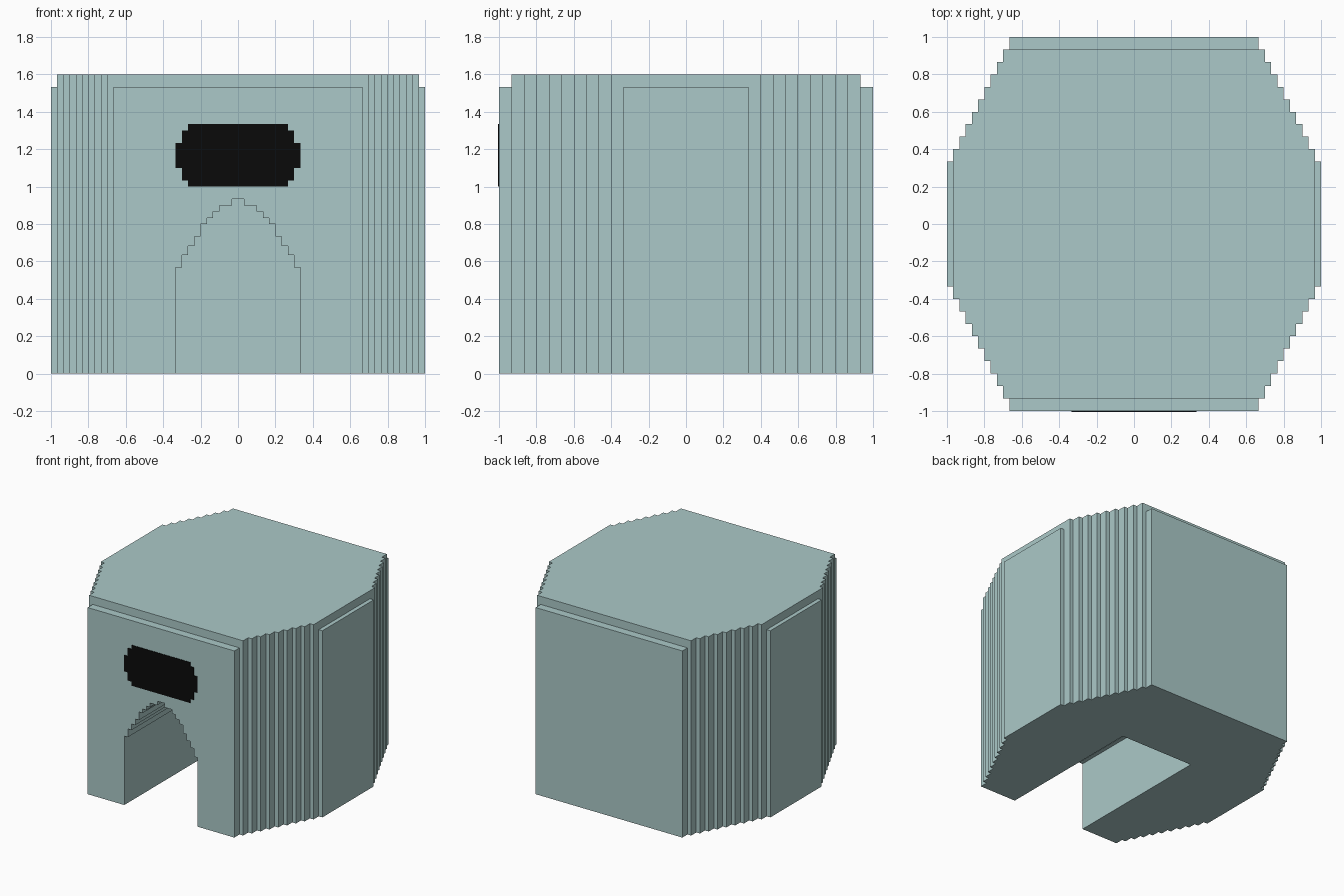
import bpy, bmesh

if "Cube" in bpy.data.objects:
    bpy.data.objects.remove(bpy.data.objects["Cube"])

def material(name, rgb):
    m = bpy.data.materials.new(name)
    m.diffuse_color = (*rgb, 1)
    m.use_nodes = True
    m.node_tree.nodes["Principled BSDF"].inputs["Base Color"].default_value = m.diffuse_color
    return m

TEAL = material("pale teal", (0.407, 0.584, 0.58))
BLACK = material("black", (0.003, 0.003, 0.003))
U = 1 / 30  # step size

def prism(name, pts, axis, lo, hi, mat):
    """Extrude a 2D outline along z (pts are x, y) or y (pts are x, z)."""
    bm = bmesh.new()
    place = (lambda a, b: (a, b, lo)) if axis == "z" else (lambda a, b: (a, lo, b))
    face = bm.faces.new([bm.verts.new(place(a, b)) for a, b in pts])
    ext = bmesh.ops.extrude_face_region(bm, geom=[face])
    verts = [g for g in ext["geom"] if isinstance(g, bmesh.types.BMVert)]
    d = hi - lo
    bmesh.ops.translate(bm, verts=verts, vec=(0, 0, d) if axis == "z" else (0, d, 0))
    bmesh.ops.recalc_face_normals(bm, faces=bm.faces)
    me = bpy.data.meshes.new(name)
    bm.to_mesh(me)
    bm.free()
    me.materials.append(mat)
    ob = bpy.data.objects.new(name, me)
    bpy.context.collection.objects.link(ob)
    return ob

def cut(ob, cutter):
    cutter.hide_render = True
    cutter.hide_viewport = False
    cutter.display_type = "WIRE"
    mod = ob.modifiers.new(cutter.name, "BOOLEAN")
    mod.operation = "DIFFERENCE"
    mod.solver = "EXACT"
    mod.object = cutter

def rect(x0, x1, y0, y1):
    return [(x0, y0), (x1, y0), (x1, y1), (x0, y1)]

# Body: octagon with ten stepped notches on each slanted side
quarter = []
for k in range(10):
    x = (20 + k) * U
    quarter += [(x, 1 - 2 * k * U), (x, 1 - 2 * (k + 1) * U)]
quarter += [(1, 10 * U)]
half = quarter + [(x, -y) for x, y in reversed(quarter)]
outline = half + [(-x, y) for x, y in reversed(half)]
body = prism("stepped_body", outline, "z", 0, 1.6, TEAL)

# Doorway: stepped pointed arch running deep into the body
steps = [(10, 17), (9, 19), (8, 20.5), (7, 22), (6, 24), (5, 25), (4, 26), (3, 27), (1, 28)]
right = [(10 * U, -0.1)]
for i, (x, z) in enumerate(steps):
    right.append((x * U, z * U))
    if i + 1 < len(steps):
        right.append((steps[i + 1][0] * U, z * U))
arch = right + [(-x, z) for x, z in reversed(right)]
cut(body, prism("doorway_cutter", arch, "y", -1.2, 8 * U, TEAL))

# Roof rim: shallow ledges on the four straight sides
for s, side in ((-1, "low"), (1, "high")):
    a, b = sorted((s * 28 * U, s * 1.2))
    cut(body, prism("rim_y_cutter_" + side, rect(-1.2, 1.2, a, b), "z", 46 * U, 1.8, TEAL))
    a, b = sorted((s * 29 * U, s * 1.2))
    cut(body, prism("rim_x_cutter_" + side, rect(a, b, -1.2, 1.2), "z", 46 * U, 1.8, TEAL))

# Black plaque above the door
corner = [(8, 5), (8, 4), (9, 4), (9, 2), (10, 2)]
side = corner + [(x, -z) for x, z in reversed(corner)]
ring = side + [(-x, z) for x, z in reversed(side)]
prism("front_plaque", [(x * U, 35 * U + z * U) for x, z in ring], "y", -1.004, -0.999, BLACK)
